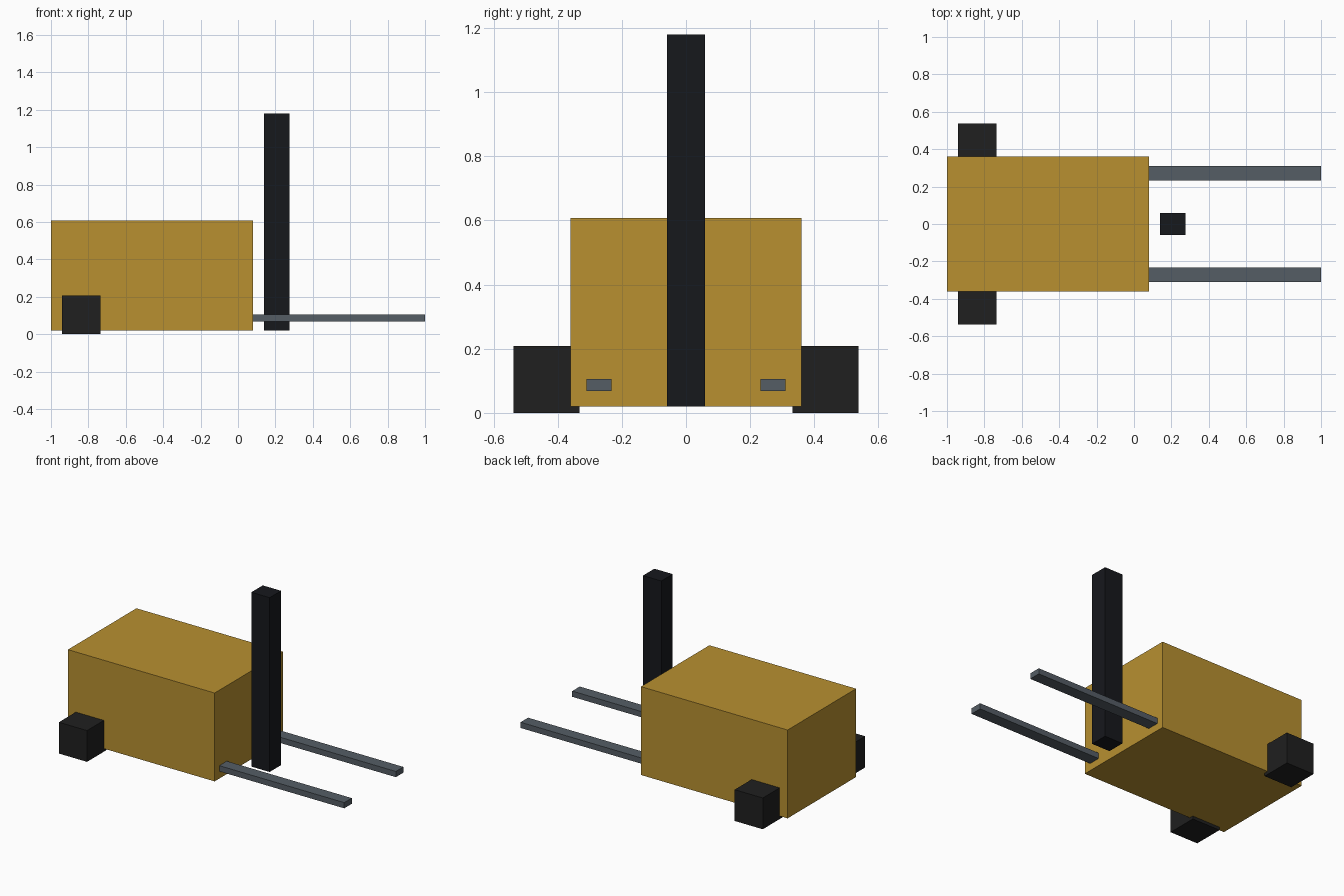
import bpy

if "Cube" in bpy.data.objects:
    bpy.data.objects.remove(bpy.data.objects["Cube"])


def material(name, color):
    m = bpy.data.materials.new(name)
    m.diffuse_color = (*color, 1)
    m.use_nodes = True
    m.node_tree.nodes["Principled BSDF"].inputs["Base Color"].default_value = m.diffuse_color
    return m


def box(name, lo, hi, mat):
    """Axis-aligned box between two corners."""
    centre = [(a + b) / 2 for a, b in zip(lo, hi)]
    bpy.ops.mesh.primitive_cube_add(size=1, location=centre)
    ob = bpy.context.object
    ob.name = name
    ob.scale = [b - a for a, b in zip(lo, hi)]
    bpy.ops.object.transform_apply(location=False, rotation=False, scale=True)
    ob.data.materials.append(mat)
    return ob


yellow = material("yellow_paint", (0.48, 0.28, 0.03))
black = material("mast_black", (0.008, 0.009, 0.012))
rubber = material("rubber", (0.014, 0.014, 0.014))
steel = material("steel", (0.09, 0.11, 0.13))

# Truck body and lifting mast
box("body", (-1.0, -0.36, 0.02), (0.08, 0.36, 0.608), yellow)
box("mast", (0.14, -0.06, 0.02), (0.275, 0.06, 1.18), black)

# Block wheels and forks on each side
for side, s in (("right", -1), ("left", 1)):
    y0, y1 = sorted((s * 0.332, s * 0.538))
    box(side + "_wheel", (-0.942, y0, 0.0), (-0.735, y1, 0.208), rubber)
    y0, y1 = sorted((s * 0.232, s * 0.311))
    box(side + "_fork", (0.06, y0, 0.068), (1.0, y1, 0.106), steel)
